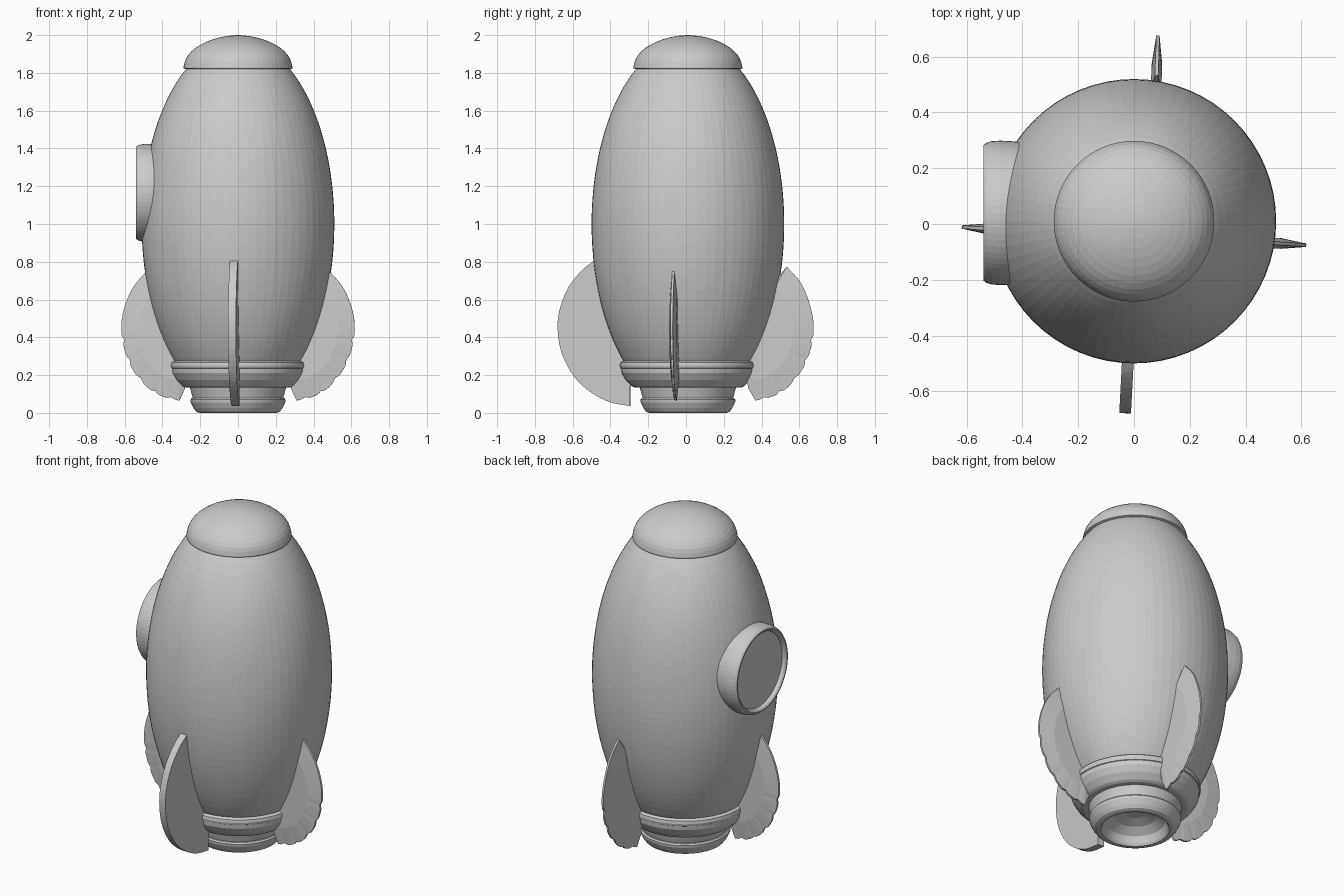
import bpy, bmesh, math
from mathutils import Matrix, Vector

cube = bpy.data.objects.get("Cube")
if cube:
    bpy.data.objects.remove(cube, do_unlink=True)

GREY = (0.6, 0.6, 0.6, 1)
grey = bpy.data.materials.new("plain grey")
grey.use_nodes = True
grey.diffuse_color = GREY
grey.node_tree.nodes["Principled BSDF"].inputs["Base Color"].default_value = GREY

CENTRE = Vector((0, 0.01, 0))


def finish(name, bm, matrix):
    bmesh.ops.remove_doubles(bm, verts=bm.verts, dist=1e-5)
    bmesh.ops.recalc_face_normals(bm, faces=bm.faces)
    mesh = bpy.data.meshes.new(name)
    bm.to_mesh(mesh)
    bm.free()
    mesh.materials.append(grey)
    obj = bpy.data.objects.new(name, mesh)
    obj.matrix_world = matrix
    bpy.context.collection.objects.link(obj)
    return obj


def lathe(name, profile, matrix=Matrix.Translation(CENTRE), steps=64):
    """Turn (radius, height) points around the local z axis."""
    bm = bmesh.new()
    verts = [bm.verts.new((r, 0, z)) for r, z in profile]
    edges = [bm.edges.new(pair) for pair in zip(verts, verts[1:])]
    bmesh.ops.spin(bm, geom=verts + edges, cent=(0, 0, 0), axis=(0, 0, 1),
                   angle=math.tau, steps=steps)
    return finish(name, bm, matrix)


def smooth_path(points, per_span=4):
    """Catmull-Rom path through the points."""
    pts = [Vector(p) for p in points]
    pts = [2 * pts[0] - pts[1]] + pts + [2 * pts[-1] - pts[-2]]
    path = []
    for a, b, c, d in zip(pts, pts[1:], pts[2:], pts[3:]):
        for i in range(per_span):
            t = i / per_span
            path.append(0.5 * (2 * b + (c - a) * t + (2 * a - 5 * b + 4 * c - d) * t**2
                               + (3 * b - a - 3 * c + d) * t**3))
    return path + [pts[-2]]


def fin(name, curve, root, place, angle, edge, middle, scallop=0.0):
    """Blade with a curved outer edge, edge and middle being half thicknesses."""
    path = smooth_path(curve)
    pivot = Vector((0.32, 0.42))
    count = len(path)
    for i, p in enumerate(path):
        if i > count * 0.35 and i % 4 == 2:
            p += (pivot - p).normalized() * scallop
    outline = path + [Vector(p) for p in root]
    bm = bmesh.new()
    rings = []
    for scale, y in ((0.7, -middle), (1, -edge), (1, edge), (0.7, middle)):
        ring = []
        for p in outline:
            q = pivot + (p - pivot) * scale
            ring.append(bm.verts.new((q.x - 0.5, y, q.y)))
        rings.append(ring)
    n = len(outline)
    for low, high in zip(rings, rings[1:]):
        for i in range(n):
            j = (i + 1) % n
            bm.faces.new((low[i], low[j], high[j], high[i]))
    bm.faces.new(rings[0])
    bm.faces.new(rings[-1])
    matrix = Matrix.Translation((*place, 0)) @ Matrix.Rotation(math.radians(angle), 4, "Z")
    return finish(name, bm, matrix)


# Egg-shaped hull
hull = []
for i in range(37):
    z = 0.25 + i * (1.83 - 0.25) / 36
    hull.append((0.51 * math.sqrt(1 - ((z - 1) / 0.975) ** 2), z))
lathe("hull", [(0, 0.25)] + hull + [(0, 1.83)])

# Nose cap with a small lip
cap = [(0, 1.82), (0.278, 1.82), (0.288, 1.824), (0.288, 1.832)]
for i in range(1, 13):
    a = i / 12 * math.pi / 2
    cap.append((0.286 * math.cos(a) ** 1.1, 1.832 + 0.168 * math.sin(a)))
lathe("nose_cap", cap)

# Base collar, its skirt and the hollow nozzle
lathe("base_collar", [(0.3, 0.275), (0.345, 0.275), (0.357, 0.267), (0.36, 0.25),
                      (0.357, 0.237), (0.345, 0.23), (0.3, 0.23)])
lathe("base_skirt", [(0.3, 0.24), (0.353, 0.235), (0.35, 0.21), (0.33, 0.175),
                     (0.3, 0.143), (0.285, 0.135), (0.2, 0.135)])
lathe("nozzle_neck", [(0.255, 0.16), (0.255, 0.135), (0.24, 0.08), (0.2, 0.075)])
lathe("nozzle", [(0.2, 0.08), (0.245, 0.078), (0.252, 0.07), (0.25, 0.055),
                 (0.235, 0.025), (0.222, 0.007), (0.205, 0), (0.188, 0),
                 (0.18, 0.012), (0.165, 0.05), (0.12, 0.085), (0.06, 0.105), (0, 0.11)])

# Round window on the side, local z pointing outwards along -x
sideways = Matrix.Translation((0, 0.04, 1.165)) @ Matrix.Rotation(-math.pi / 2, 4, "Y")
lathe("window_frame", [(0.25, 0.38), (0.257, 0.44), (0.259, 0.48), (0.257, 0.51),
                       (0.251, 0.53), (0.243, 0.54), (0.235, 0.54), (0.226, 0.532),
                       (0.22, 0.51)], sideways)
lathe("window_pane", [(0, 0.516), (0.228, 0.516), (0.228, 0.45)], sideways)

# Flat front fin
front_curve = [(0.49, 0.81), (0.56, 0.755), (0.635, 0.66), (0.68, 0.54), (0.688, 0.43),
               (0.665, 0.31), (0.6, 0.19), (0.51, 0.107), (0.41, 0.056), (0.305, 0.037)]
fin("front_fin", front_curve, [(0.305, 0.14), (0.25, 0.3), (0.38, 0.6)],
    (-0.022, -0.49), 267, 0.021, 0.021)

# Three lens-shaped fins with scalloped edges
side_curve = [(0.475, 0.76), (0.555, 0.665), (0.604, 0.55), (0.618, 0.44), (0.6, 0.33),
              (0.555, 0.225), (0.48, 0.135), (0.4, 0.087), (0.31, 0.065)]
back_curve = [(u + 0.048, z + 0.015 * (z > 0.6)) for u, z in side_curve]
side_root = [(0.28, 0.13), (0.25, 0.3), (0.35, 0.6)]
back_root = [(u + 0.04, z) for u, z in side_root]
for name, curve, root, place, angle in (
        ("left_fin", side_curve, side_root, (0.5, -0.068), -4),
        ("right_fin", side_curve, side_root, (-0.5, -0.019), 176),
        ("back_fin", back_curve, back_root, (0.08, 0.51), 88)):
    fin(name, curve, root, place, angle, 0.006, 0.019, scallop=0.009)
